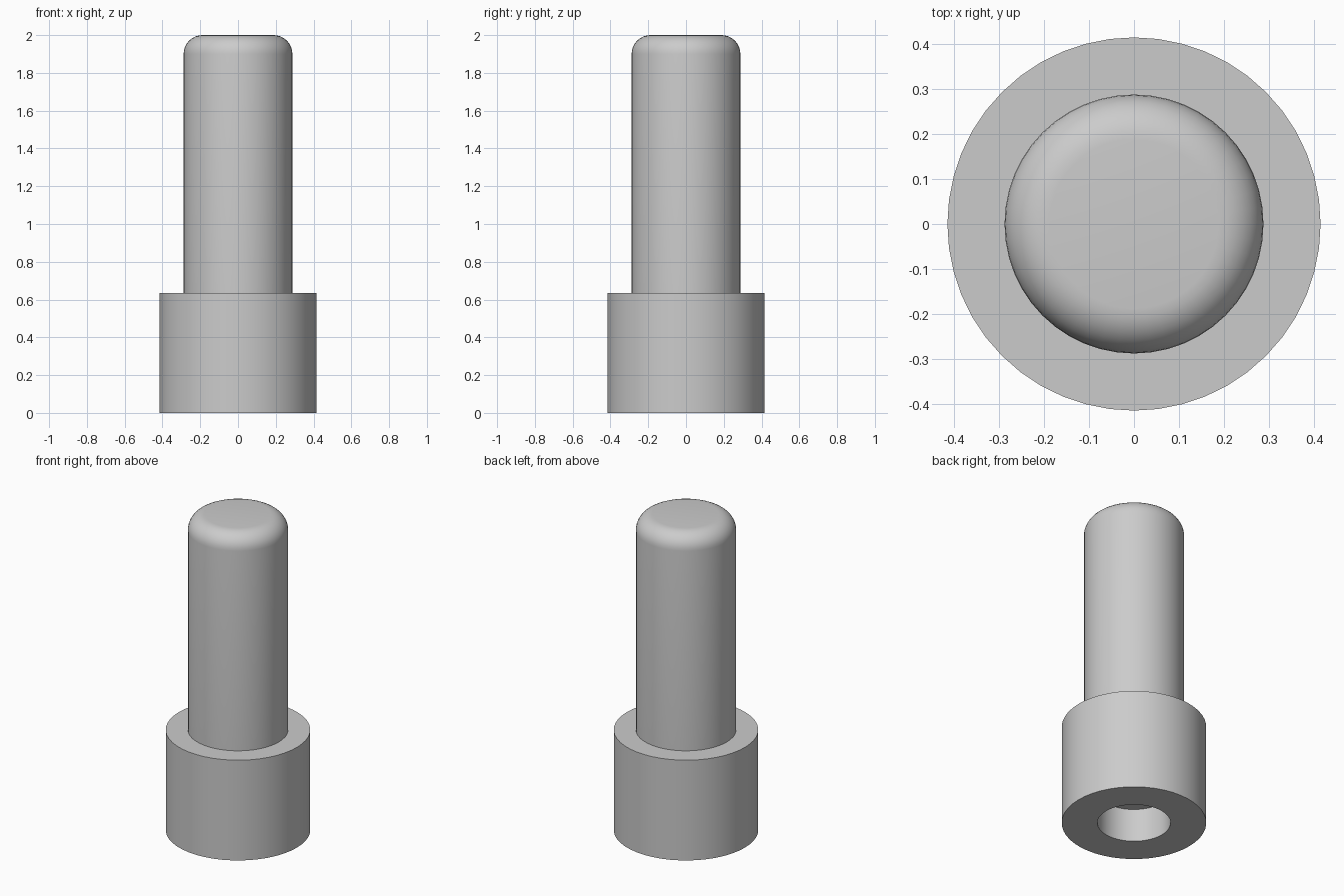
import bpy, bmesh
from math import sin, cos, pi, radians

SIDES = 48
HEAD_R, SHAFT_R, HOLE_R = 0.415, 0.288, 0.21
HEAD_H, TOTAL_H, HOLE_DEPTH = 0.635, 2.0, 0.21
ROUND = 0.1
ROUND_STEPS = 8

cube = bpy.data.objects.get("Cube")
if cube:
    bpy.data.objects.remove(cube, do_unlink=True)

grey = bpy.data.materials.new("plain grey")
grey.use_nodes = True
grey.diffuse_color = (0.6, 0.6, 0.6, 1)
grey.node_tree.nodes["Principled BSDF"].inputs["Base Color"].default_value = (0.6, 0.6, 0.6, 1)


def lathe(name, profile):
    """Revolve a (radius, height) profile about z; both ends are capped."""
    bm = bmesh.new()
    rings = []
    for r, z in profile:
        rings.append([bm.verts.new((r * cos(2 * pi * i / SIDES), r * sin(2 * pi * i / SIDES), z))
                      for i in range(SIDES)])
    for a, b in zip(rings, rings[1:]):
        for i in range(SIDES):
            j = (i + 1) % SIDES
            bm.faces.new((a[i], a[j], b[j], b[i]))
    bm.faces.new(rings[0][::-1])
    bm.faces.new(rings[-1])
    bmesh.ops.recalc_face_normals(bm, faces=bm.faces)
    mesh = bpy.data.meshes.new(name)
    bm.to_mesh(mesh)
    bm.free()
    mesh.materials.append(grey)
    obj = bpy.data.objects.new(name, mesh)
    bpy.context.collection.objects.link(obj)
    bpy.ops.object.select_all(action="DESELECT")
    obj.select_set(True)
    bpy.context.view_layer.objects.active = obj
    bpy.ops.object.shade_smooth_by_angle(angle=radians(30))
    return obj


# Blind socket, wide head, shoulder and shaft with a rounded tip
profile = [(HOLE_R, HOLE_DEPTH), (HOLE_R, 0), (HEAD_R, 0), (HEAD_R, HEAD_H), (SHAFT_R, HEAD_H)]
for k in range(ROUND_STEPS + 1):
    a = pi / 2 * k / ROUND_STEPS
    profile.append((SHAFT_R - ROUND + ROUND * cos(a), TOTAL_H - ROUND + ROUND * sin(a)))
lathe("stepped_pin", profile)
